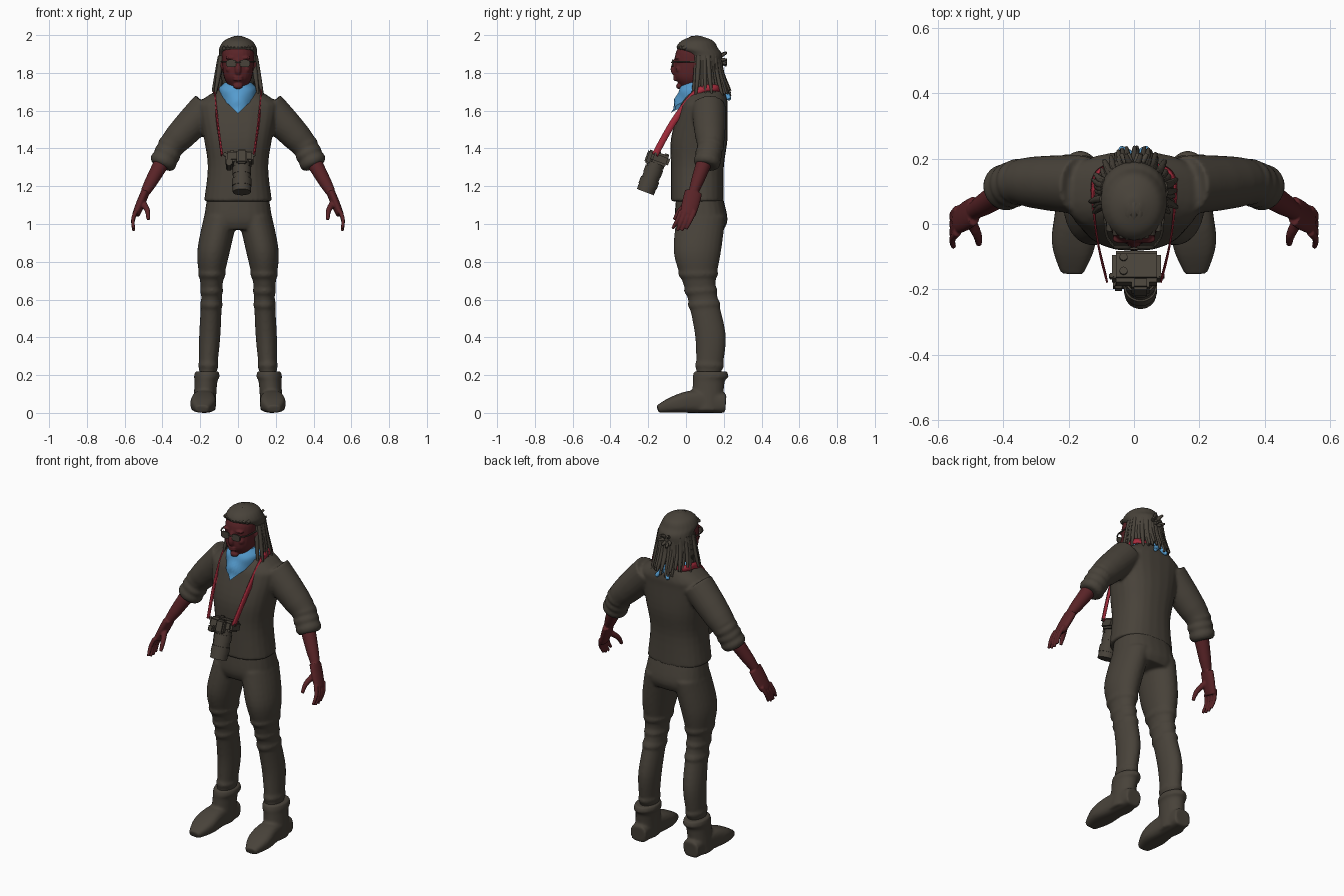
import bpy, bmesh, math, random
from mathutils import Vector, Matrix

random.seed(4)
if "Cube" in bpy.data.objects:
    bpy.data.objects.remove(bpy.data.objects["Cube"])
BOTH = (1, -1)


def material(name, *rgb):
    m = bpy.data.materials.new(name)
    m.diffuse_color = (*rgb, 1)
    m.use_nodes = True
    m.node_tree.nodes["Principled BSDF"].inputs["Base Color"].default_value = (*rgb, 1)
    return m


BROWN = material("dark_brown", .065, .055, .042)
SKIN = material("dark_skin", .1, .017, .02)
BLUE = material("scarf_blue", .09, .33, .62)
RED = material("strap_red", .38, .025, .045)


def spline(rows, steps=4):
    """Smooth interpolation through points or cross-sections."""
    out = []
    last = len(rows) - 1
    for i in range(last):
        before, start, end, after = (rows[max(0, min(last, i + k))] for k in (-1, 0, 1, 2))
        for s in range(steps):
            t = s / steps
            row = []
            for p, q, r, w in zip(before, start, end, after):
                slope_in, slope_out = (r - p) / 2, (w - q) / 2
                ease = t * t * (3 - 2 * t)
                row.append(q + (r - q) * ease + slope_in * t * (1 - t) ** 2 - slope_out * t * t * (1 - t))
            out.append(row)
    return out + [list(rows[-1])]


def loft(bm, rows, sides=(1,), tilt=False, power=2, flat=1, n=24):
    """Skin rows of x, y, z, radius and optional depth; tilt turns rings along the path."""
    points = [Vector(row[:3]) for row in rows]
    for side in sides:
        rings = []
        for i, row in enumerate(rows):
            u, w = Vector((1, 0, 0)), Vector((0, 1, 0))
            if tilt:
                ahead, behind = points[min(i + 1, len(points) - 1)], points[max(i - 1, 0)]
                along = (ahead - behind).normalized()
                w = along.cross(u).normalized()
                u = w.cross(along)
            width = row[3]
            depth = row[4] if len(row) > 4 else width * flat
            ring = []
            for k in range(n):
                c, s = math.cos(math.tau * k / n), math.sin(math.tau * k / n)
                c = math.copysign(abs(c) ** (2 / power), c)
                s = math.copysign(abs(s) ** (2 / power), s)
                p = points[i] + u * width * c + w * depth * s
                ring.append(bm.verts.new((p.x * side, p.y, p.z)))
            rings.append(ring)
        for a, b in zip(rings, rings[1:]):
            for k in range(n):
                bm.faces.new((a[k], a[k - 1], b[k - 1], b[k]))
        bm.faces.new(rings[0])
        bm.faces.new(rings[-1])


def tube(bm, points, start, end, bulge=0, **options):
    """Round path that tapers from start to end and may swell in the middle."""
    path = spline(points)
    rows = []
    for i, p in enumerate(path):
        t = i / (len(path) - 1)
        rows.append((*p, start + (end - start) * t + bulge * math.sin(math.pi * t)))
    loft(bm, rows, tilt=True, **options)


def blob(bm, centre, size):
    m = Matrix.Translation(centre) @ Matrix.Diagonal((*size, 1))
    bmesh.ops.create_uvsphere(bm, u_segments=16, v_segments=10, radius=1, matrix=m)


def finish(name, bm, mat, voxel=0):
    bmesh.ops.recalc_face_normals(bm, faces=bm.faces)
    mesh = bpy.data.meshes.new(name)
    bm.to_mesh(mesh)
    bm.free()
    mesh.materials.append(mat)
    mesh.shade_smooth()
    mesh.set_sharp_from_angle(angle=math.radians(45))
    ob = bpy.data.objects.new(name, mesh)
    bpy.context.collection.objects.link(ob)
    if voxel:
        blend = ob.modifiers.new("blend", "REMESH")
        blend.mode, blend.voxel_size, blend.use_smooth_shade = "VOXEL", voxel, True
        relax = ob.modifiers.new("relax", "SMOOTH")
        relax.factor, relax.iterations = .5, 3
    return ob


# Arm landmarks
shoulder, elbow, cuff = Vector((.16, .12, 1.62)), Vector((.35, .13, 1.42)), Vector((.4, .11, 1.32))
wrist, knuckles = Vector((.49, .04, 1.17)), Vector((.54, .01, 1.05))

# Sweater: torso, sleeves and rolled cuffs
bm = bmesh.new()
loft(bm, spline([(0, .11, 1.72, .09, .09), (0, .1, 1.65, .2, .12), (0, .09, 1.6, .21, .13),
                 (0, .07, 1.45, .18, .15), (0, .06, 1.3, .16, .14), (0, .06, 1.12, .18, .14)]), power=2.4)
tube(bm, [shoulder, elbow], .09, .07, .005, sides=BOTH)
for t in (.1, .5, .9):
    middle, half = elbow.lerp(cuff, t), (cuff - elbow) * .25
    tube(bm, [middle - half, middle + half], .06, .055, .015, sides=BOTH)
finish("sweater", bm, BROWN, .009)

# Trousers: hips, legs and gathered cloth at knee and ankle
bm = bmesh.new()
loft(bm, spline([(0, .07, 1.16, .16, .12), (0, .08, 1.03, .18, .14), (0, .08, .97, .18, .12)]), power=2.4)
leg = spline([(.09, .08, 1.04, .09), (.13, .06, .85, .086), (.14, .07, .69, .06),
              (.14, .09, .6, .055), (.15, .13, .4, .056), (.16, .12, .2, .045)], 6)
loft(bm, leg, BOTH, flat=1.45)
for i in (10, 15, 19, 28):
    x, y, z, r = leg[i]
    tube(bm, [(x, y, z + .03), (x, y, z - .03)], r - .01, r - .01, .016, sides=BOTH, flat=1.45)
finish("trousers", bm, BROWN, .009)

# Boots: shaft, rim and foot resting on the ground
bm = bmesh.new()
loft(bm, spline([(.165, .13, .22, .062), (.165, .13, .19, .068), (.17, .12, .16, .06),
                 (.18, .11, .01, .06)]), BOTH, flat=1.4)
foot = [(.175, .21, .05, .05), (.18, .05, .06, .06), (.185, -.06, .045, .067), (.19, -.15, .02, .035)]
loft(bm, spline([(x, y, h, w, h) for x, y, h, w in foot]), BOTH, tilt=True, power=3)
finish("boots", bm, BROWN, .008)

# Forearms and hands
bm = bmesh.new()
tube(bm, [elbow, wrist], .045, .026, .004, sides=BOTH)
tube(bm, [wrist, knuckles], .023, .02, .002, sides=BOTH, flat=2)
for i in range(4):
    base = knuckles + Vector((0, .024 * (i - 1.5), .02))
    reach = .095 + .012 * math.sin(i)
    tube(bm, [base, base + Vector((.016, -.02, -reach / 2)), base + Vector((.012, -.045, -reach))],
         .013, .008, sides=BOTH, n=12)
palm = wrist.lerp(knuckles, .4)
tube(bm, [palm, palm + Vector((-.03, -.06, -.05)), palm + Vector((-.035, -.09, -.1))],
     .02, .009, sides=BOTH, n=12)
finish("arms_and_hands", bm, SKIN, .0045)

# Head with neck, nose, lips, brows, cheeks and ears
bm = bmesh.new()
tube(bm, [(0, .1, 1.64), (0, .08, 1.8)], .065, .06)
loft(bm, spline([(0, .02, 1.715, .03), (0, .03, 1.74, .055), (0, .03, 1.78, .075),
                 (0, .04, 1.85, .084), (0, .05, 1.92, .083), (0, .06, 1.97, .05)]), flat=1.2, power=2.3)
tube(bm, [(0, -.05, 1.88), (0, -.065, 1.82), (0, -.05, 1.79)], .009, .013, .006, n=12)
for z in (1.765, 1.778):
    blob(bm, (0, -.055, z), (.026, .013, .008))
blob(bm, (0, -.035, 1.73), (.026, .018, .016))
for side in BOTH:
    blob(bm, (side * .038, -.046, 1.88), (.03, .014, .009))
    blob(bm, (side * .045, -.035, 1.82), (.02, .02, .02))
    blob(bm, (side * .088, .06, 1.84), (.012, .02, .03))
finish("head", bm, SKIN, .0045)

# Glasses: lens plates, bridge and temples
bm = bmesh.new()
blob(bm, (0, -.075, 1.856), (.016, .004, .004))
for side in BOTH:
    lens = [(side * .036, y, 1.85, .027, .02) for y in (-.067, -.074)]
    loft(bm, lens, tilt=True, power=3)
    tube(bm, [(side * .062, -.068, 1.86), (side * .085, -.03, 1.86), (side * .09, .06, 1.86)], .004, .004, n=8)
finish("glasses", bm, BROWN)

# Hair: swept-back cap
bm = bmesh.new()
loft(bm, spline([(0, .14, 1.72, .08, .05), (0, .11, 1.85, .1, .08), (0, .09, 1.9, .1, .1),
                 (0, .06, 1.93, .1, .11), (0, .06, 1.97, .075, .085), (0, .06, 1.995, .02, .02)]))
finish("hair_cap", bm, BROWN, .006)

# Hair: braids over the crown, hanging locks and a tuft tied at the back
bm = bmesh.new()
for i in range(9):
    x = (i - 4) / 4
    dip = x * x / 20
    tube(bm, [(x * .075, dip / 2 - .046, 1.93), (x * .07, .06, 1.986 - dip), (x * .07, .18 - dip / 2, 1.87)],
         .009, .01, .003, n=8)
for i in range(34):
    a = math.radians(224 * i / 33 - 112)
    sway = random.uniform(-.012, .012)

    def hang(spread, back, z):
        return (spread * math.sin(a) + sway * (2 - z) * 3, .09 + back * math.cos(a), z)

    tip = 1.66 + random.random() / 20 + abs(math.sin(a)) / 50
    tube(bm, [hang(.09, .085, 1.89), hang(.105, .1, 1.8), hang(.125, .145, tip)], .014, .006, .003, n=8)
for i in range(6):
    out = Vector((math.cos(i), 0, math.sin(i * 2)))
    root = Vector((0, .165, 1.87))
    tube(bm, [root, root + out * .025 + Vector((0, .025, 0)), root + out * .04 + Vector((0, .05, 0))],
         .014, .006, n=8)
finish("hair_locks", bm, BROWN)

# Scarf: neck wrap drawn down to a point in front, knotted behind
bm = bmesh.new()
loft(bm, spline([(0, .07, 1.75, .07), (0, .08, 1.72, .1), (0, .08, 1.68, .1)], 6), flat=1.15, n=48)
for v in bm.verts:
    if v.co.y < .08:
        pull = max(0, 1 - abs(v.co.x) * 10) * (1.75 - v.co.z) / .07
        v.co.z -= pull * .095
        v.co.y -= pull * .04 + math.sin(pull * 14) / 200
blob(bm, (0, .2, 1.71), (.03, .02, .02))
for side in BOTH:
    tube(bm, [(0, .2, 1.71), (side * .04, .23, 1.66)], .012, .01, .004, n=8)
finish("scarf", bm, BLUE)

# Strap: flat band round the neck, hanging from both shoulders to the camera
bm = bmesh.new()
path = [Vector(p) for p in spline([(0, .2, 1.7), (.11, .16, 1.72), (.125, .06, 1.7),
                                   (.11, -.06, 1.55), (.085, -.165, 1.365)], 8)]
for side in BOTH:
    previous = None
    for i, p in enumerate(path):
        along = path[min(i + 1, len(path) - 1)] - path[max(i - 1, 0)]
        outward = Vector((p.x, max(0, p.y - .1), .03))
        across = along.cross(outward).normalized() * .017
        pair = [bm.verts.new((q.x * side, q.y, q.z)) for q in (p + across, p - across)]
        if previous:
            bm.faces.new((*previous, *reversed(pair)))
        previous = pair
band = finish("camera_strap", bm, RED).modifiers.new("thickness", "SOLIDIFY")
band.thickness, band.offset = .006, 0

# Camera: tilted body, finder hump, dials, grip and stepped lens pointing down
bm = bmesh.new()


def box(centre, size):
    made = bmesh.ops.create_cube(bm, matrix=Matrix.Translation(centre) @ Matrix.Diagonal((*size, 1)))
    edges = {e for v in made["verts"] for e in v.link_edges}
    bmesh.ops.bevel(bm, geom=list(edges), offset=min(size) / 5, segments=2, affect="EDGES")


def barrel(x, y, z, depth, r):
    bmesh.ops.create_cone(bm, cap_ends=True, segments=28, radius1=r, radius2=r, depth=depth,
                          matrix=Matrix.Translation((x, y, z)))


box((0, 0, .01), (.15, .1, .06))
box((.012, -.055, 0), (.055, .04, .075))
box((-.055, -.01, -.025), (.035, .09, .04))
for y in (-.02, .025):
    barrel(-.04, y, .04, .015, .012)
for i in range(5):
    barrel(.012, -.012, -.03 - i * .033, .04, .044 + i * .001 + (i % 2) * .004)
for side in BOTH:
    box((side * .077, -.03, .025), (.016, .016, .02))
bmesh.ops.transform(bm, verts=bm.verts,
                    matrix=Matrix.Translation((.008, -.14, 1.335)) @ Matrix.Rotation(-.36, 4, "X"))
finish("camera", bm, BROWN)
